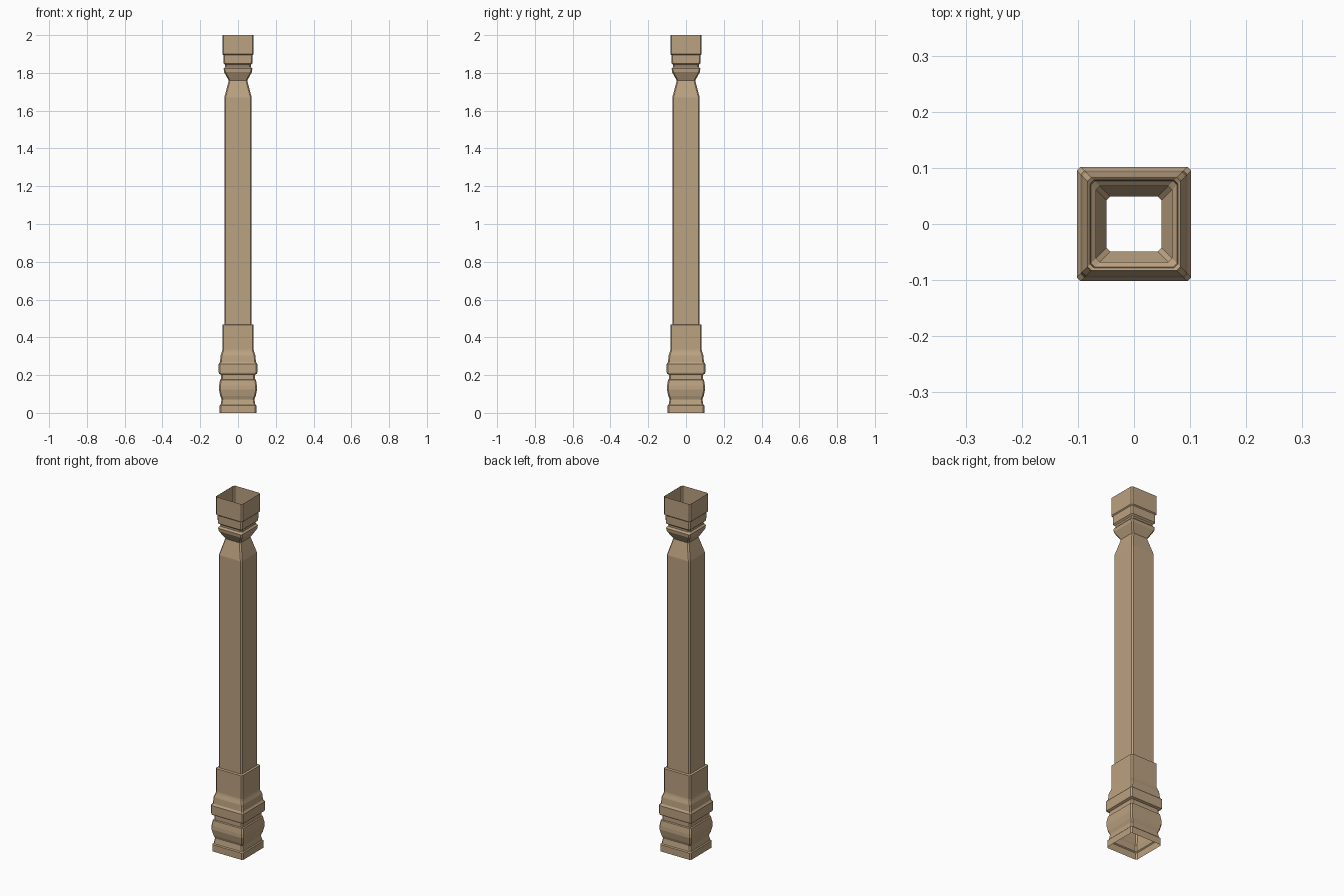
import bpy, bmesh

if "Cube" in bpy.data.objects:
    bpy.data.objects.remove(bpy.data.objects["Cube"])

# Moulding profile from floor to top: (half width, height)
profile = [
    (0.097, 0.0), (0.097, 0.038), (0.092, 0.043), (0.087, 0.072), (0.094, 0.09),
    (0.101, 0.125), (0.100, 0.145), (0.095, 0.175), (0.089, 0.178), (0.089, 0.202),
    (0.100, 0.207), (0.102, 0.215), (0.102, 0.26), (0.095, 0.27), (0.092, 0.305),
    (0.085, 0.325), (0.083, 0.335), (0.083, 0.466), (0.0725, 0.469),
    (0.0725, 1.67), (0.049, 1.76), (0.074, 1.805), (0.076, 1.822),
    (0.068, 1.832), (0.068, 1.842), (0.077, 1.85), (0.078, 1.895),
    (0.083, 1.90), (0.083, 2.0),
]
CHAMFER = 0.007


def square_ring(bm, h, z):
    """Square loop with small cut corners."""
    c = h - CHAMFER
    pts = [(h, -c), (h, c), (c, h), (-c, h), (-h, c), (-h, -c), (-c, -h), (c, -h)]
    return [bm.verts.new((x, y, z)) for x, y in pts]


# Hollow post: square rings joined along the profile, open at both ends
bm = bmesh.new()
rings = [square_ring(bm, h, z) for h, z in profile]
for low, high in zip(rings, rings[1:]):
    for i in range(8):
        j = (i + 1) % 8
        bm.faces.new((low[i], low[j], high[j], high[i]))
mesh = bpy.data.meshes.new("column_post")
bm.to_mesh(mesh)
bm.free()
post = bpy.data.objects.new("column_post", mesh)
bpy.context.collection.objects.link(post)

# Tan wood colour
wood = bpy.data.materials.new("tan_wood")
wood.diffuse_color = (0.50, 0.36, 0.22, 1.0)
wood.use_nodes = True
wood.node_tree.nodes["Principled BSDF"].inputs["Base Color"].default_value = wood.diffuse_color
mesh.materials.append(wood)
